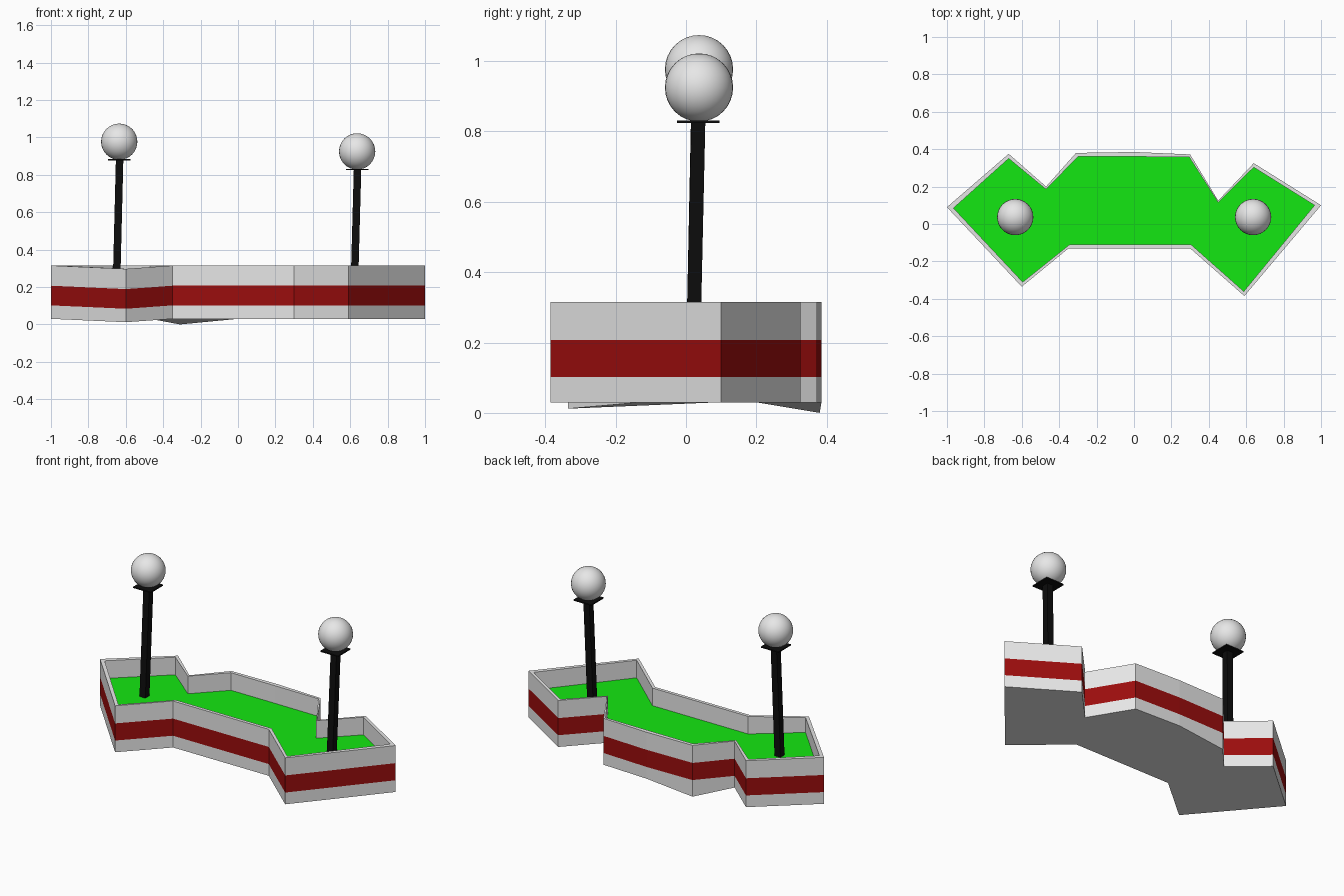
import bpy, bmesh
from mathutils import Vector

cube = bpy.data.objects.get("Cube")
if cube:
    bpy.data.objects.remove(cube, do_unlink=True)


def material(name, r, g, b):
    m = bpy.data.materials.new(name)
    m.use_nodes = True
    m.diffuse_color = (r, g, b, 1)
    bsdf = next(n for n in m.node_tree.nodes if n.type == 'BSDF_PRINCIPLED')
    bsdf.inputs["Base Color"].default_value = (r, g, b, 1)
    return m


grey = material("light grey", 0.8, 0.8, 0.8)
red = material("dark red", 0.33, 0.004, 0.004)
green = material("bright green", 0.007, 0.8, 0.006)
black = material("black", 0.004, 0.004, 0.004)


def add_object(name, bm, mats):
    mesh = bpy.data.meshes.new(name)
    bm.to_mesh(mesh)
    bm.free()
    for m in mats:
        mesh.materials.append(m)
    ob = bpy.data.objects.new(name, mesh)
    bpy.context.collection.objects.link(ob)
    return ob


# Plan of the planter, counter-clockwise: outer rim and inner rim
OUTER = [(-1, .09), (-.6, -.335), (-.35, -.13), (.3, -.13), (.59, -.385),
         (1, .1), (.64, .325), (.45, .125), (.3, .372), (0, .385),
         (-.31, .38), (-.47, .2), (-.67, .375)]
INNER = [(-.965, .085), (-.595, -.31), (-.345, -.11), (.305, -.11), (.587, -.36),
         (.965, .1), (.64, .303), (.45, .115), (.295, .358), (0, .36),
         (-.3, .36), (-.47, .185), (-.67, .35)]
FRONT_TIP, BACK_CORNER = 1, 10
LEVELS = [.03, .102, .207, .315]
FLOOR = .207


def ring(bm, plan, z, tip_drop=0.0):
    return [bm.verts.new((x, y, z - (tip_drop if i == FRONT_TIP else 0)))
            for i, (x, y) in enumerate(plan)]


def bridge(bm, a, b, mat):
    n = len(a)
    for i in range(n):
        j = (i + 1) % n
        bm.faces.new((a[i], a[j], b[j], b[i])).material_index = mat


# Banded walls, flat rim, inner walls and underside
bm = bmesh.new()
rings = [ring(bm, OUTER, z, .018) for z in LEVELS]
rings[0][BACK_CORNER].co.z = 0
rings.append(ring(bm, INNER, LEVELS[-1], .018))
rings.append(ring(bm, INNER, FLOOR))
for k in range(len(rings) - 1):
    bridge(bm, rings[k], rings[k + 1], 1 if k == 1 else 0)
bm.faces.new(rings[0][::-1])
add_object("planter_walls", bm, [grey, red])

# Grass floor inside the walls
bm = bmesh.new()
bm.faces.new(ring(bm, INNER, FLOOR))
add_object("grass", bm, [green])


def lamp(side, x, top):
    # Slightly leaning square post
    bm = bmesh.new()
    bmesh.ops.create_cube(bm, size=1)
    for v in bm.verts:
        up = v.co.z > 0
        base = Vector((x + .002, .035, top)) if up else Vector((x - .015, .021, FLOOR - .005))
        v.co = base + Vector((v.co.x * .04, v.co.y * .04, 0))
    add_object(side + "_lamp_post", bm, [black])

    # Thin square plate under the globe
    bm = bmesh.new()
    bmesh.ops.create_cube(bm, size=1)
    for v in bm.verts:
        v.co = Vector((x + v.co.x * .12, .035 + v.co.y * .12, top + v.co.z * .007))
    add_object(side + "_lamp_plate", bm, [black])

    # Globe
    bm = bmesh.new()
    bmesh.ops.create_uvsphere(bm, u_segments=32, v_segments=16, radius=.097)
    for f in bm.faces:
        f.smooth = True
    ob = add_object(side + "_lamp_globe", bm, [grey])
    ob.location = (x, .037, top + .097)


lamp("right", -.635, .88)
lamp("left", .637, .828)
